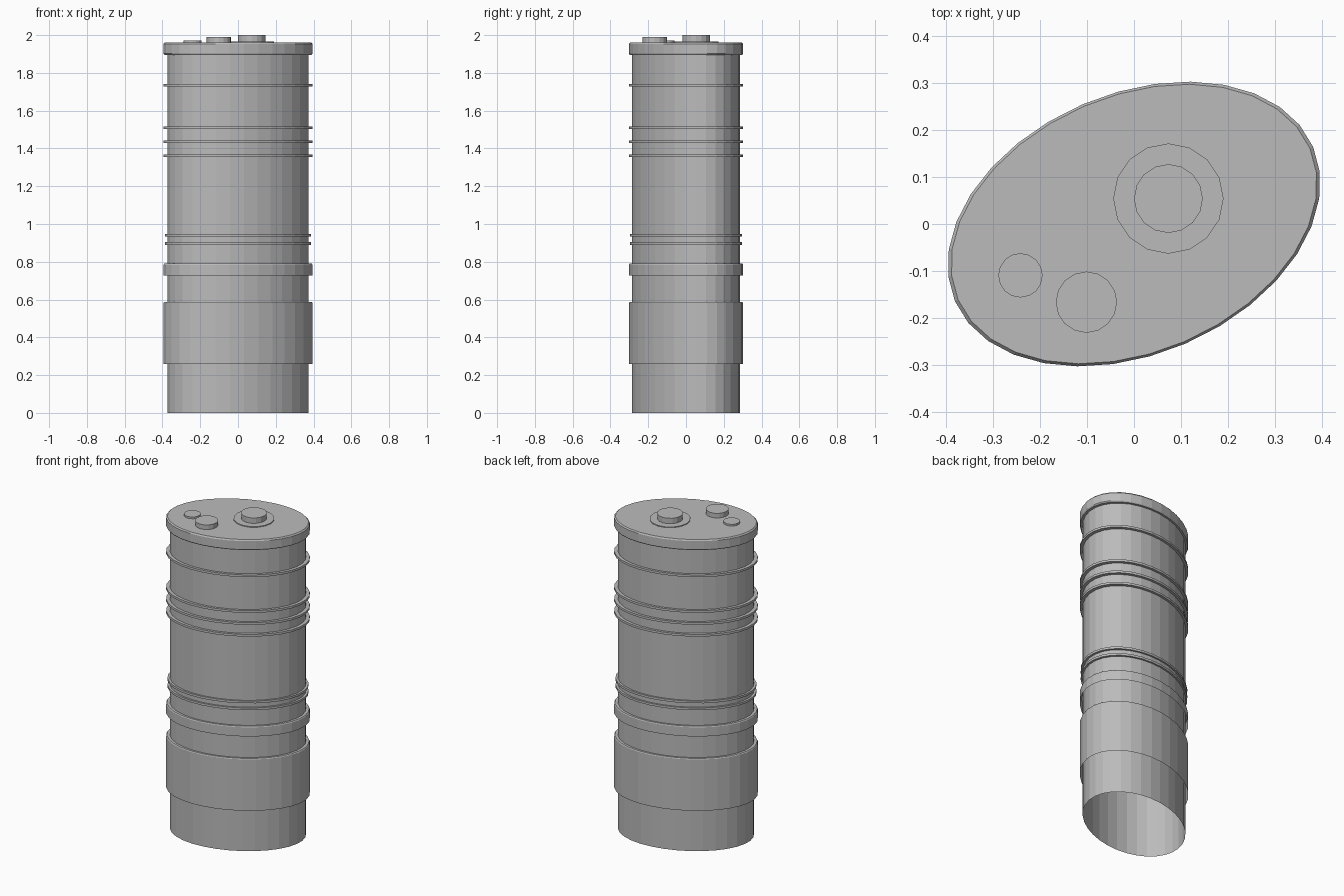
import bpy
import bmesh
from math import cos, sin, pi, radians

cube = bpy.data.objects.get("Cube")
if cube:
    bpy.data.objects.remove(cube)

grey = bpy.data.materials.new("plain_grey")
grey.use_nodes = True
colour = (0.5, 0.5, 0.5, 1)
grey.diffuse_color = colour
grey.node_tree.nodes["Principled BSDF"].inputs["Base Color"].default_value = colour

SIDES = 32
MAJOR, MINOR, TURN = 0.414, 0.2765, radians(23.3)


def oval(scale, z):
    """Points of the turned oval plan at one height."""
    pts = []
    for i in range(SIDES):
        t = 2 * pi * i / SIDES
        u, v = MAJOR * scale * cos(t), MINOR * scale * sin(t)
        pts.append((u * cos(TURN) - v * sin(TURN), u * sin(TURN) + v * cos(TURN), z))
    return pts


def circle(x, y, r, z, n=16):
    return [(x + r * cos(2 * pi * i / n), y + r * sin(2 * pi * i / n), z) for i in range(n)]


def loft(name, loops, cap_top=False, closed=False):
    """Skin a stack of loops, listed from the bottom up on the outside."""
    bm = bmesh.new()
    rows = [[bm.verts.new(p) for p in loop] for loop in loops]
    n = len(rows[0])
    pairs = list(zip(rows, rows[1:]))
    if closed:
        pairs.append((rows[-1], rows[0]))
    for low, high in pairs:
        for i in range(n):
            j = (i + 1) % n
            bm.faces.new((low[i], low[j], high[j], high[i]))
    if cap_top:
        bm.faces.new(rows[-1])
    mesh = bpy.data.meshes.new(name)
    bm.to_mesh(mesh)
    bm.free()
    mesh.materials.append(grey)
    obj = bpy.data.objects.new(name, mesh)
    bpy.context.collection.objects.link(obj)
    return obj


BODY = 0.947

# Hollow tower shaft, open at the bottom
loft("tower_shaft", [oval(BODY, 0), oval(BODY, 1.93)])

# Roof slab with softened edges
loft("roof_slab", [oval(s, z) for s, z in (
    (BODY, 1.896), (0.988, 1.896), (1, 1.903), (1, 1.953), (0.982, 1.961))], cap_top=True)

# Wide bands, open underneath, with a ledge on top
for name, low, high in (("lower_band", 0.26, 0.588), ("middle_band", 0.727, 0.79)):
    loft(name, [oval(s, z) for s, z in (
        (1, low), (1, high - 0.006), (0.99, high), (BODY, high))])

# Thin rings around the shaft
rings = ((0.897, 0.982), (0.94, 0.982), (1.361, 1), (1.435, 1), (1.51, 1), (1.735, 1))
for k, (z, s) in enumerate(rings):
    h = 0.007
    loft(f"thin_ring_{k + 1}", [oval(BODY - 0.01, z - h), oval(s, z - h),
                                oval(s, z + h), oval(BODY - 0.01, z + h)], closed=True)

# Round roof fittings
for name, x, y, r, top in (
        ("large_vent_collar", 0.073, 0.054, 0.117, 1.966),
        ("large_vent", 0.073, 0.054, 0.073, 2.0),
        ("medium_vent", -0.101, -0.166, 0.065, 1.99),
        ("small_vent", -0.241, -0.109, 0.047, 1.972)):
    loft(name, [circle(x, y, r, 1.955), circle(x, y, r, top)], cap_top=True)
